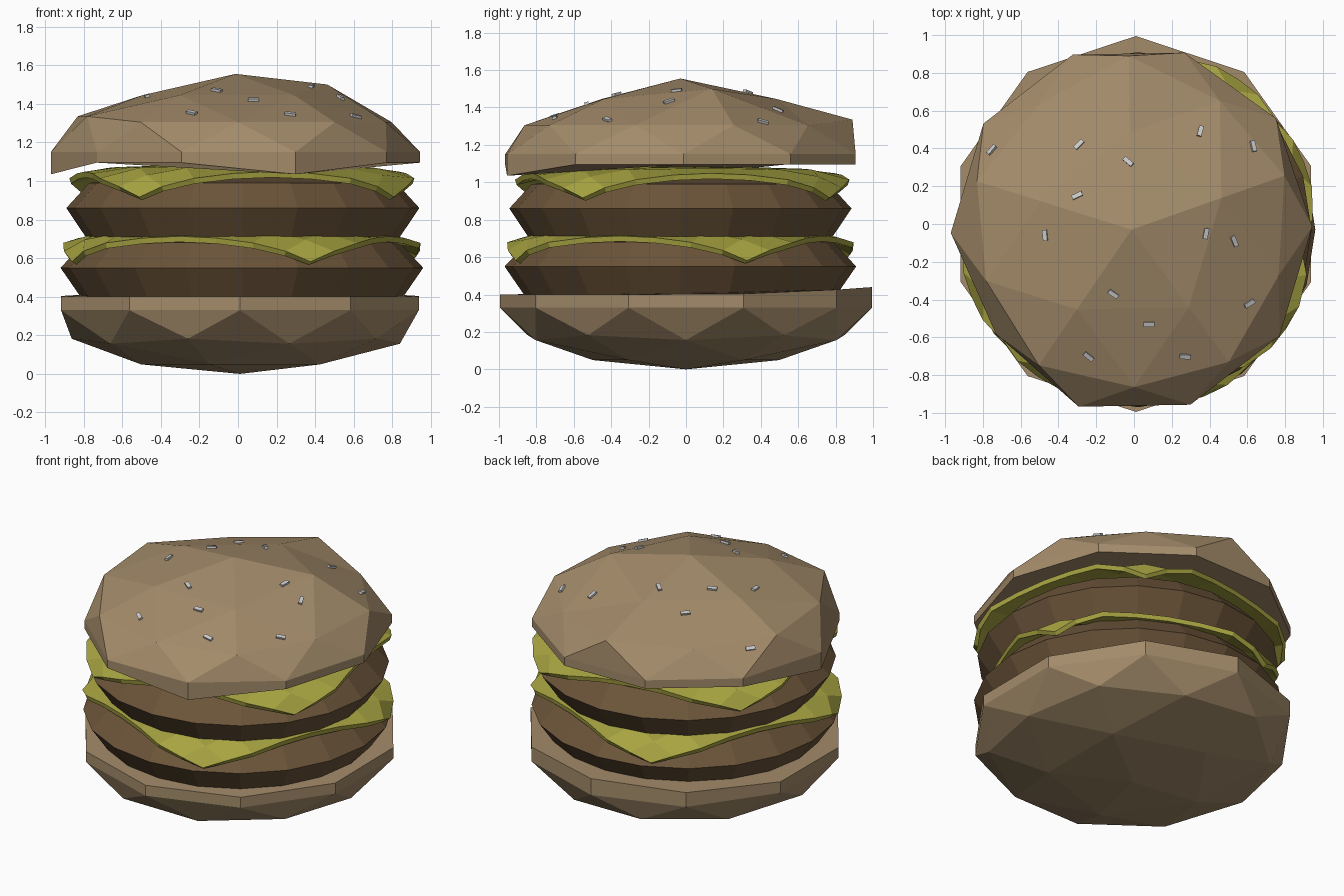
import bpy, bmesh, math
from mathutils import Matrix, Vector
from mathutils.bvhtree import BVHTree

if "Cube" in bpy.data.objects:
    bpy.data.objects.remove(bpy.data.objects["Cube"])


def material(name, rgb):
    m = bpy.data.materials.new(name)
    m.diffuse_color = (*rgb, 1)
    m.use_nodes = True
    m.node_tree.nodes["Principled BSDF"].inputs["Base Color"].default_value = m.diffuse_color
    return m


BUN = material("bun", (0.37, 0.26, 0.145))
MEAT = material("meat", (0.15, 0.09, 0.042))
CHEESE = material("cheese", (0.40, 0.38, 0.055))


def finish(bm, name, mat=None):
    bmesh.ops.recalc_face_normals(bm, faces=bm.faces)
    me = bpy.data.meshes.new(name)
    bm.to_mesh(me)
    ob = bpy.data.objects.new(name, me)
    bpy.context.collection.objects.link(ob)
    if mat:
        me.materials.append(mat)
    return ob


def half_bun(keep, size, rot, centre, rim):
    """Half of a squashed icosphere with a short rim and a flat cut face."""
    bm = bmesh.new()
    bmesh.ops.create_icosphere(bm, subdivisions=2, radius=1)
    bmesh.ops.delete(bm, geom=[v for v in bm.verts if v.co.z * keep < -0.05], context='VERTS')
    bm.transform(Matrix.Translation(centre) @ Matrix.Diagonal((*size, 1))
                 @ Matrix.Rotation(rot, 4, 'Z'))
    edges = [e for e in bm.edges if e.is_boundary]
    new = bmesh.ops.extrude_edge_only(bm, edges=edges)['geom']
    for v in [g for g in new if isinstance(g, bmesh.types.BMVert)]:
        v.co.z = rim(v.co)
    bmesh.ops.holes_fill(bm, edges=[e for e in bm.edges if e.is_boundary], sides=0)
    return bm


# Bottom bun
bm = half_bun(-1, (0.975, 0.995, 0.33), 0, (0.01, 0, 0.33),
              lambda c: 0.40 + 0.04 * max(0, c.y) ** 2)
finish(bm, "bottom_bun", BUN)
bm.free()


# Top bun: slightly lopsided, with two rim points sagging
def top_rim(c):
    sag = c.x < -0.9 or (0.2 < c.x < 0.45 and c.y < -0.8)
    return 1.035 if sag else 1.095


bm = half_bun(1, (0.957, 0.98, 0.405), math.radians(19), (-0.013, -0.03, 1.15), top_rim)
for v in bm.verts:
    c = v.co
    if 1.42 < c.z < 1.53:                  # upper ring, high on the right
        c.z = 1.50 if c.x > 0.4 else 1.445
    elif 1.25 < c.z < 1.42:                # shoulder ring
        c.z = 1.335 if c.x < -0.6 or c.y > 0.7 else 1.305
        if c.y > 0.8:
            c.y = 0.89
    elif c.z < 1.2 and c.x < -0.6 and c.y < -0.4:   # pulled-in front left rim
        c.x, c.y = c.x * 0.94, c.y * 0.94
finish(bm, "top_bun", BUN)
surface = BVHTree.FromBMesh(bm)
bm.free()


# Patties: lathed low-poly discs
def patty(name, z, radius, cx, cy, n=20):
    profile = [(0.89, 0), (1, 0.15), (0.87, 0.28), (0.55, 0.31)]
    bm = bmesh.new()
    rings = [[bm.verts.new((cx + radius * r * math.cos(math.tau * i / n),
                            cy + radius * r * math.sin(math.tau * i / n), z + h))
              for i in range(n)] for r, h in profile]
    for a, b in zip(rings, rings[1:]):
        for i in range(n):
            j = (i + 1) % n
            bm.faces.new((a[i], a[j], b[j], b[i]))
    bm.faces.new(rings[0])
    bm.faces.new(rings[-1])
    finish(bm, name, MEAT)
    bm.free()


patty("lower_patty", 0.40, 0.94, 0.02, -0.03)
patty("upper_patty", 0.71, 0.915, 0.025, -0.03)


# Cheese: square sheets whose corners fold down over the patties
def cheese(name, z, angle, cx, cy, half=0.83, fold=0.95):
    bm = bmesh.new()
    bmesh.ops.create_grid(bm, x_segments=8, y_segments=8, size=half)
    turn = Matrix.Rotation(math.radians(angle - 45), 3, 'Z')
    for v in bm.verts:
        r = v.co.length
        p = turn @ v.co * (min(r, fold) / max(r, 1e-6))
        slope = max(0, min(r, fold) - 0.78)
        drop = 0.03 * min(r, 0.8) ** 2 + 0.35 * slope + 0.40 * max(0, r - fold)
        v.co = Vector((cx + p.x, cy + p.y, z - drop))
    ob = finish(bm, name, CHEESE)
    bm.free()
    mod = ob.modifiers.new("thickness", 'SOLIDIFY')
    mod.thickness = 0.03
    mod.offset = -1


cheese("lower_cheese", 0.75, 22, 0.02, -0.03)
cheese("upper_cheese", 1.085, 56, 0.02, -0.02)

# Sesame seeds: x, y and heading in degrees, dropped onto the bun
seeds = [(-0.29, 0.42, 45), (-0.03, 0.33, -40), (0.35, 0.49, 75), (0.63, 0.41, 100),
         (-0.30, 0.15, 25), (-0.47, -0.06, 95), (0.38, -0.05, 80), (0.53, -0.09, -65),
         (-0.11, -0.37, -35), (0.61, -0.42, 30), (0.08, -0.53, 0), (-0.24, -0.70, -40),
         (0.27, -0.70, -5), (-0.75, 0.39, 50)]
for i, (x, y, a) in enumerate(seeds):
    hit, normal, _, _ = surface.ray_cast(Vector((x, y, 3)), Vector((0, 0, -1)))
    if hit is None:
        continue
    if normal.z < 0:
        normal = -normal
    tilt = Vector((0, 0, 1)).rotation_difference(normal).to_matrix().to_4x4()
    bm = bmesh.new()
    bmesh.ops.create_cube(bm, size=1, matrix=Matrix.Translation(hit) @ tilt
                          @ Matrix.Rotation(math.radians(a), 4, 'Z')
                          @ Matrix.Diagonal((0.058, 0.024, 0.026, 1)))
    finish(bm, f"seed_{i + 1}")
    bm.free()
